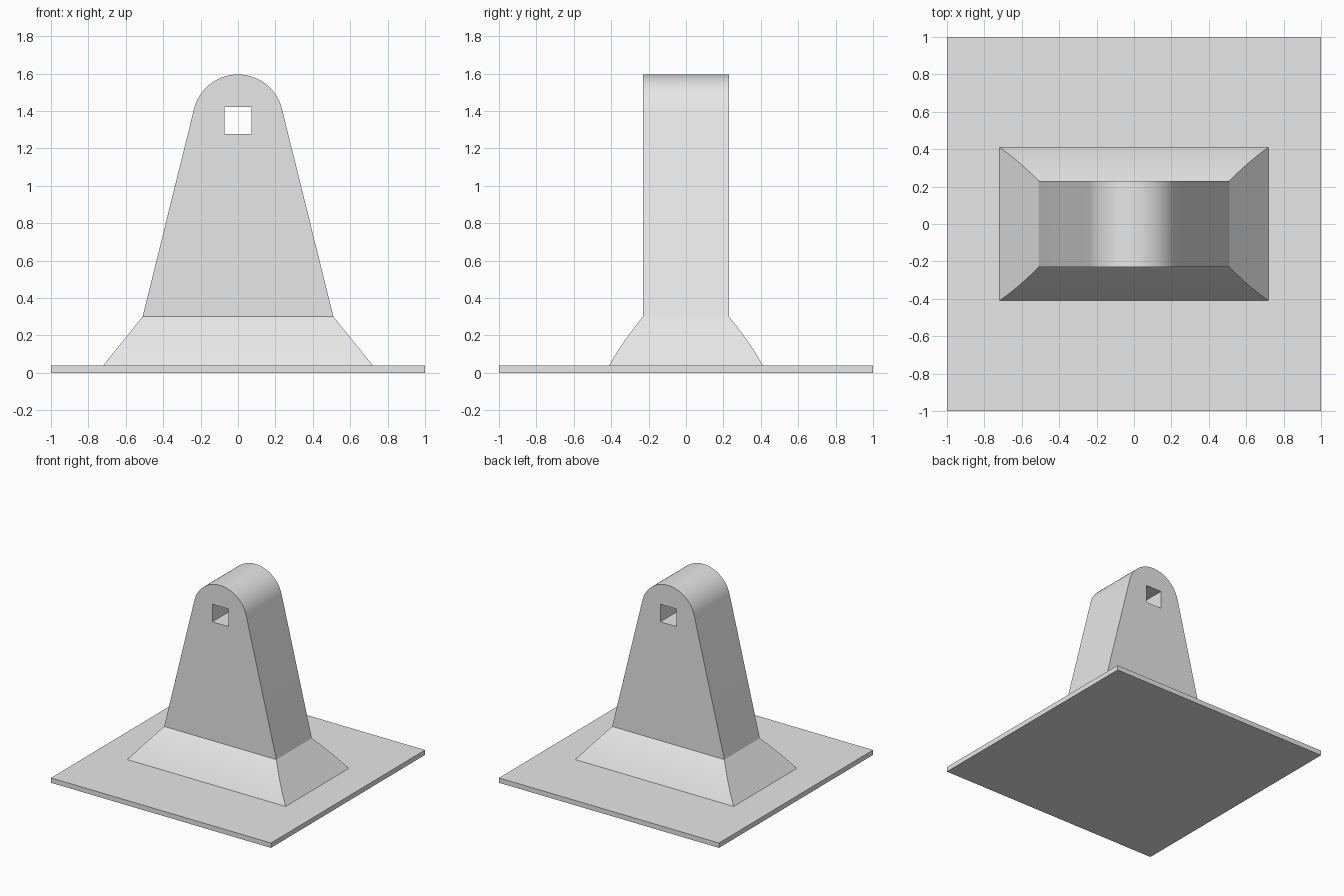
import bpy, bmesh, math

if "Cube" in bpy.data.objects:
    bpy.data.objects.remove(bpy.data.objects["Cube"], do_unlink=True)

grey = bpy.data.materials.new("plain_grey")
grey.use_nodes = True
grey.diffuse_color = (0.8, 0.8, 0.8, 1)
grey.node_tree.nodes["Principled BSDF"].inputs["Base Color"].default_value = (0.8, 0.8, 0.8, 1)

PLATE_TOP, FLARE_TOP, PEAK = 0.04, 0.30, 1.595
HALF_WIDTH, HALF_DEPTH = 0.51, 0.23
ARCH_R, TILT = 0.242, math.radians(13.9)
ARCH_Z = PEAK - ARCH_R


def loft(name, rings):
    """Closed solid through equally long rings of points."""
    bm = bmesh.new()
    loops = [[bm.verts.new(p) for p in ring] for ring in rings]
    n = len(loops[0])
    for a, b in zip(loops, loops[1:]):
        for i in range(n):
            j = (i + 1) % n
            bm.faces.new((a[i], a[j], b[j], b[i]))
    bm.faces.new(loops[0][::-1])
    bm.faces.new(loops[-1])
    bmesh.ops.recalc_face_normals(bm, faces=bm.faces)
    mesh = bpy.data.meshes.new(name)
    bm.to_mesh(mesh)
    bm.free()
    mesh.materials.append(grey)
    ob = bpy.data.objects.new(name, mesh)
    bpy.context.collection.objects.link(ob)
    return ob


def rect(x, y, z):
    return [(-x, -y, z), (x, -y, z), (x, y, z), (-x, y, z)]


def make_active(ob):
    bpy.ops.object.select_all(action='DESELECT')
    ob.select_set(True)
    bpy.context.view_layer.objects.active = ob


# Thin square base plate
loft("base_plate", [rect(1, 1, 0), rect(1, 1, PLATE_TOP)])

# Flared foot: straight at the sides, slightly bulged at front and back
rings = []
STEPS = 10
for i in range(STEPS + 1):
    t = i / STEPS
    x = 0.72 + (HALF_WIDTH - 0.72) * t
    y = 0.41 + (HALF_DEPTH - 0.41) * t + 0.036 * t * (1 - t)
    rings.append(rect(x, y, PLATE_TOP + (FLARE_TOP - PLATE_TOP) * t))
foot = loft("flared_foot", rings)

# Tapered upright with a rounded top
profile = [(-HALF_WIDTH, FLARE_TOP), (HALF_WIDTH, FLARE_TOP)]
ARC = 32
for i in range(ARC + 1):
    a = TILT + (math.pi - 2 * TILT) * i / ARC
    profile.append((ARCH_R * math.cos(a), ARCH_Z + ARCH_R * math.sin(a)))
upright = loft("upright", [[(x, y, z) for x, z in profile] for y in (-HALF_DEPTH, HALF_DEPTH)])

# Square through-hole
HOLE = 0.0725
cutter = loft("hole_cutter", [rect(HOLE, 0.5, ARCH_Z - 0.004 + s * HOLE) for s in (-1, 1)])
cutter.hide_render = True
cut = upright.modifiers.new("square_hole", 'BOOLEAN')
cut.operation = 'DIFFERENCE'
cut.solver = 'EXACT'
cut.object = cutter
make_active(upright)
bpy.ops.object.modifier_apply(modifier=cut.name)
bpy.data.objects.remove(cutter, do_unlink=True)

# Smooth the curved faces, keep corners sharp
for ob in (foot, upright):
    make_active(ob)
    bpy.ops.object.shade_smooth_by_angle(angle=math.radians(30))
